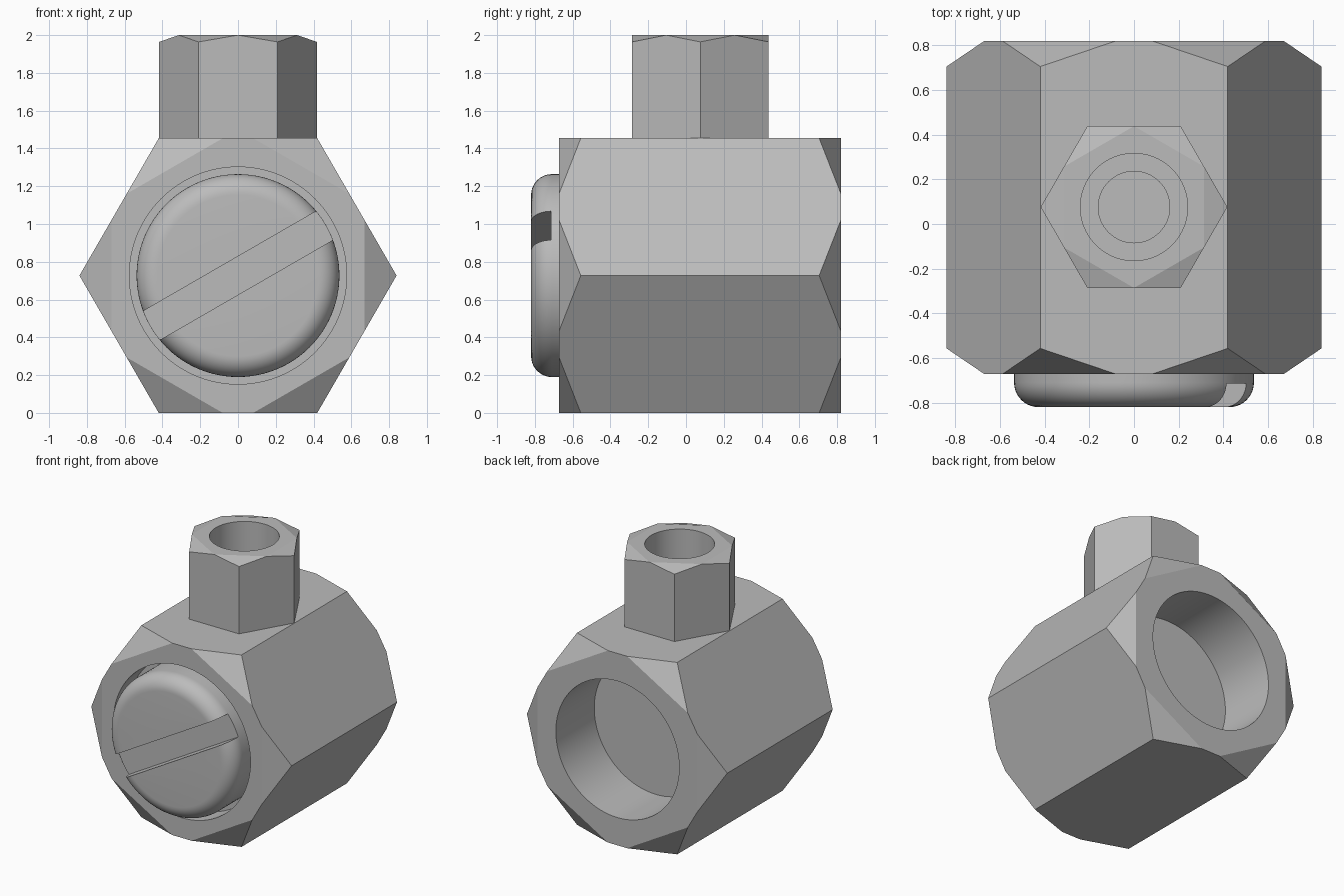
import bpy, bmesh, math
from mathutils import Vector, Matrix

if "Cube" in bpy.data.objects:
    bpy.data.objects.remove(bpy.data.objects["Cube"])

MID_Z = 0.727                      # height of the body axis
AP = 0.727                         # body half width across flats
NECK_Y = 0.076

steel = bpy.data.materials.new("grey_steel")
steel.use_nodes = True
grey = (0.5, 0.5, 0.5, 1)
steel.diffuse_color = grey
steel.node_tree.nodes["Principled BSDF"].inputs["Base Color"].default_value = grey

# Local +Z of a part laid along the body points to the front (-y)
LAY = Matrix.Translation((0, 0, MID_Z)) @ Matrix.Rotation(math.radians(90), 4, 'X')
STAND = Matrix.Translation((0, NECK_Y, 0))


def finish(name, bm, place):
    bmesh.ops.recalc_face_normals(bm, faces=bm.faces)
    bm.transform(place)
    me = bpy.data.meshes.new(name)
    bm.to_mesh(me)
    bm.free()
    me.materials.append(steel)
    ob = bpy.data.objects.new(name, me)
    bpy.context.collection.objects.link(ob)
    return ob


def prism(bm, sides, radius, low, high):
    ring = [bm.verts.new((radius * math.cos(math.tau * i / sides),
                          radius * math.sin(math.tau * i / sides), low))
            for i in range(sides)]
    base = bm.faces.new(ring)
    top = bmesh.ops.extrude_face_region(bm, geom=[base])["geom"]
    bmesh.ops.translate(bm, vec=(0, 0, high - low),
                        verts=[v for v in top if isinstance(v, bmesh.types.BMVert)])


def cut_corners(bm, radius, inner, end, depth, sign):
    """Slice the six corners of a hex prism at one end with flat planes."""
    for i in range(6):
        a = math.tau * i / 6
        out = Vector((math.cos(a), math.sin(a), 0))
        normal = out * depth + Vector((0, 0, sign * (radius - inner)))
        point = out * inner + Vector((0, 0, end))
        cut = bmesh.ops.bisect_plane(bm, geom=bm.verts[:] + bm.edges[:] + bm.faces[:],
                                     plane_co=point, plane_no=normal,
                                     clear_outer=True, dist=1e-5)
        edges = [e for e in cut["geom_cut"] if isinstance(e, bmesh.types.BMEdge)]
        bmesh.ops.holes_fill(bm, edges=[e for e in edges if e.is_boundary])


def cylinder(name, radius, low, high, place):
    bm = bmesh.new()
    prism(bm, 96, radius, low, high)
    return finish(name, bm, place)


def carve(ob, cutter):
    mod = ob.modifiers.new("cut", 'BOOLEAN')
    mod.operation, mod.solver, mod.object = 'DIFFERENCE', 'EXACT', cutter
    bpy.context.view_layer.objects.active = ob
    bpy.ops.object.modifier_apply(modifier=mod.name)
    bpy.data.objects.remove(cutter)


def smooth(ob, angle):
    bpy.ops.object.select_all(action='DESELECT')
    ob.select_set(True)
    bpy.context.view_layer.objects.active = ob
    bpy.ops.object.shade_smooth_by_angle(angle=math.radians(angle))


# Hexagonal body with clipped corners at both ends
FRONT, BACK = 0.672, -0.82
R = AP / math.cos(math.pi / 6)
bm = bmesh.new()
prism(bm, 6, R, BACK, FRONT)
cut_corners(bm, R, 0.67, FRONT, 0.115, 1)
cut_corners(bm, R, 0.67, BACK, 0.115, -1)
body = finish("hex_body", bm, LAY)
carve(body, cylinder("front_bore", 0.575, 0.5, 1, LAY))
carve(body, cylinder("back_bore", 0.517, -1, -0.36, LAY))
carve(body, cylinder("inlet_bore", 0.16, 1.25, 1.7, STAND))
smooth(body, 10)

# Hexagonal neck, its corners clipped up to the middle of each flat
NR = 0.418
flat = NR * math.cos(math.pi / 6)
bm = bmesh.new()
prism(bm, 6, NR, 1.45, 2)
cut_corners(bm, NR, flat * math.cos(math.pi / 6), 2, 0.036, 1)
neck = finish("hex_neck", bm, STAND)
carve(neck, cylinder("neck_counterbore", 0.24, 1.53, 2.2, STAND))
carve(neck, cylinder("neck_bore", 0.16, 1.3, 1.6, STAND))
smooth(neck, 5)

# Round screw plug with a filleted rim
PR, FIL, TIP = 0.537, 0.11, 0.82
bm = bmesh.new()
profile = [(0, 0.49), (PR, 0.49)]
for i in range(11):
    a = math.pi / 2 * i / 10
    profile.append((PR - FIL + FIL * math.cos(a), TIP - FIL + FIL * math.sin(a)))
profile.append((0, TIP))
points = [bm.verts.new((r, 0, z)) for r, z in profile]
lines = [bm.edges.new(pair) for pair in zip(points, points[1:])]
bmesh.ops.spin(bm, geom=points + lines, cent=(0, 0, 0), axis=(0, 0, 1),
               angle=math.tau, steps=96, use_merge=True)
bmesh.ops.remove_doubles(bm, verts=bm.verts, dist=1e-5)
plug = finish("screw_plug", bm, LAY)

# Slanted driver slot across the plug
bm = bmesh.new()
bmesh.ops.create_cube(bm, size=1)
bmesh.ops.scale(bm, vec=(2, 0.176, 0.4), verts=bm.verts)
bmesh.ops.translate(bm, vec=(0, 0, 0.715 + 0.2), verts=bm.verts)
slot = finish("slot_cutter", bm, LAY @ Matrix.Rotation(math.radians(30), 4, 'Z'))
carve(plug, slot)
smooth(plug, 30)
